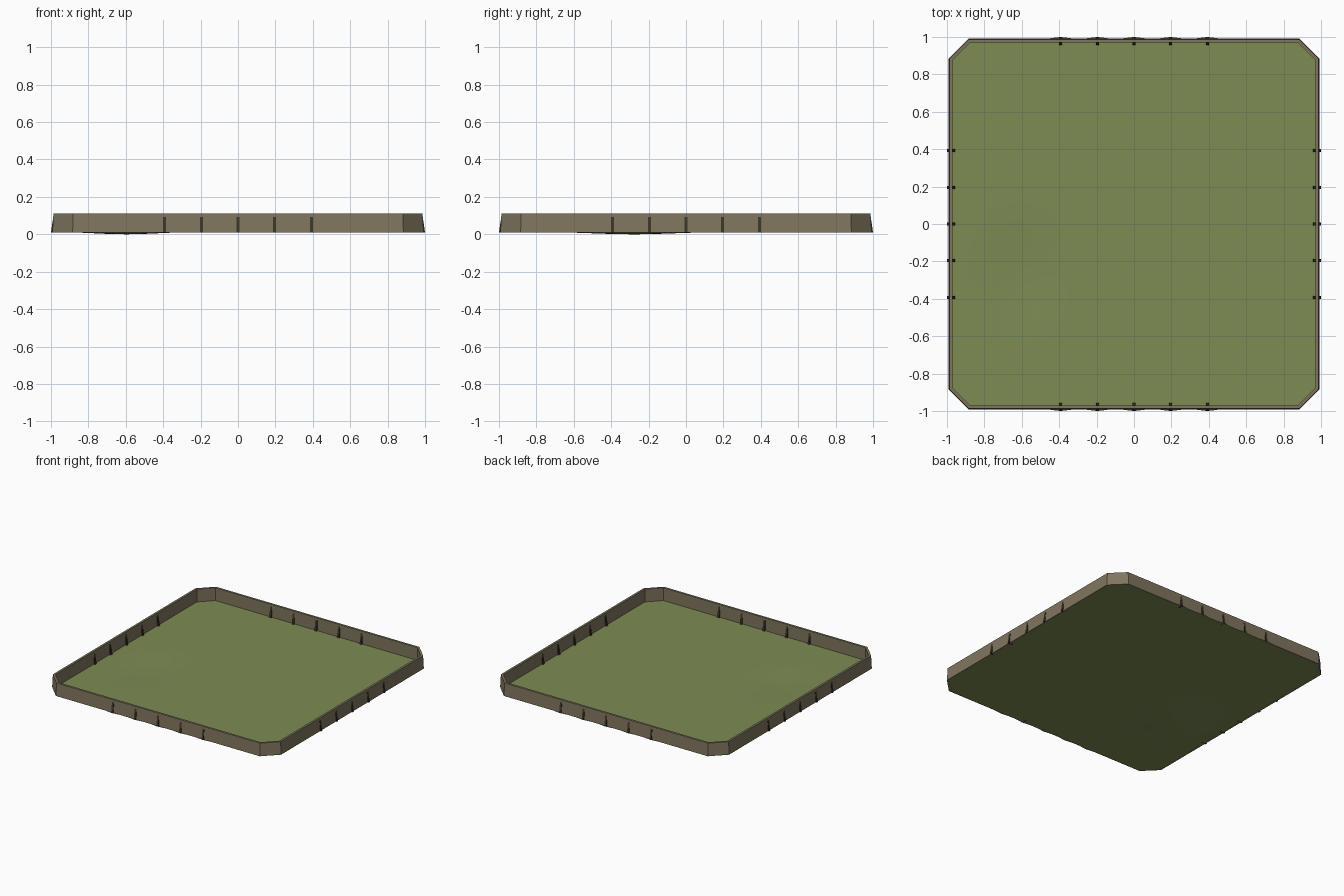
import bpy, bmesh, math

if "Cube" in bpy.data.objects:
    bpy.data.objects.remove(bpy.data.objects["Cube"])


def mat(name, rgb):
    m = bpy.data.materials.new(name)
    m.diffuse_color = (*rgb, 1)
    m.use_nodes = True
    m.node_tree.nodes["Principled BSDF"].inputs["Base Color"].default_value = m.diffuse_color
    return m


GRASS = mat("grass green", (0.205, 0.262, 0.088))
STONE = mat("wall stone", (0.216, 0.181, 0.112))
DARK = mat("dark post", (0.045, 0.034, 0.022))
BASE, TOP = 0.01, 0.11          # wall bottom and top heights


def finish(name, bm, m, fix=True):
    if fix:
        bmesh.ops.recalc_face_normals(bm, faces=bm.faces)
    me = bpy.data.meshes.new(name)
    bm.to_mesh(me)
    bm.free()
    me.materials.append(m)
    ob = bpy.data.objects.new(name, me)
    bpy.context.collection.objects.link(ob)
    return ob


def octagon(r, c):
    """Square of half size r with corners cut at c."""
    return [(c, -r), (r, -c), (r, c), (c, r), (-c, r), (-r, c), (-r, -c), (-c, -r)]


# ground: sheet with cut corners and one very shallow hollow
bm = bmesh.new()
bmesh.ops.create_grid(bm, x_segments=40, y_segments=40, size=1)
for v in bm.verts:
    y = v.co.y * 0.985
    x = v.co.x * (0.985 - max(0, abs(y) - 0.882))
    d = math.hypot((x + 0.6) / 0.32, (y + 0.28) / 0.42)
    dip = 0.01 * (0.5 + 0.5 * math.cos(math.pi * d)) if d < 1 else 0
    v.co = (x, y, BASE - dip)
# scalloped lip along the front and back edges
for s in (-1, 1):
    for i in range(-2, 3):
        cx = i * 0.196
        pts = [(-0.1, 0.985), (-0.05, 0.994), (0, 1.0), (0.05, 0.994), (0.1, 0.985)]
        vs = [bm.verts.new((cx + a, s * b, BASE)) for a, b in pts]
        f = bm.faces.new(vs)
        f.normal_update()
        if f.normal.z < 0:
            f.normal_flip()
ground = finish("ground", bm, GRASS, fix=False)
for p in ground.data.polygons:
    p.use_smooth = True

# perimeter wall: closed ring, slightly battered outside
bm = bmesh.new()
section = [(0.992, 0.884, BASE), (0.987, 0.882, TOP), (0.970, 0.875, TOP), (0.970, 0.875, BASE)]
rings = [[bm.verts.new((x, y, z)) for x, y in octagon(r, c)] for r, c, z in section]
for k in range(4):
    a, b = rings[k], rings[(k + 1) % 4]
    for i in range(8):
        j = (i + 1) % 8
        bm.faces.new((a[i], a[j], b[j], b[i]))
finish("perimeter_wall", bm, STONE)


# tapered posts straddling the wall, five per side
bm = bmesh.new()
for side in range(4):
    ang = side * math.pi / 2
    ca, sa = math.cos(ang), math.sin(ang)
    for i in range(-2, 3):
        t = i * 0.196
        prof = [(1.0, BASE), (0.986, 0.105), (0.972, 0.105), (0.957, BASE)]
        caps = []
        for w in (-0.008, 0.008):
            caps.append([bm.verts.new((r * ca - (t + w) * sa, r * sa + (t + w) * ca, z))
                         for r, z in prof])
        a, b = caps
        bm.faces.new(a)
        bm.faces.new(b[::-1])
        for k in range(4):
            n = (k + 1) % 4
            bm.faces.new((a[k], b[k], b[n], a[n]))
finish("wall_posts", bm, DARK)
